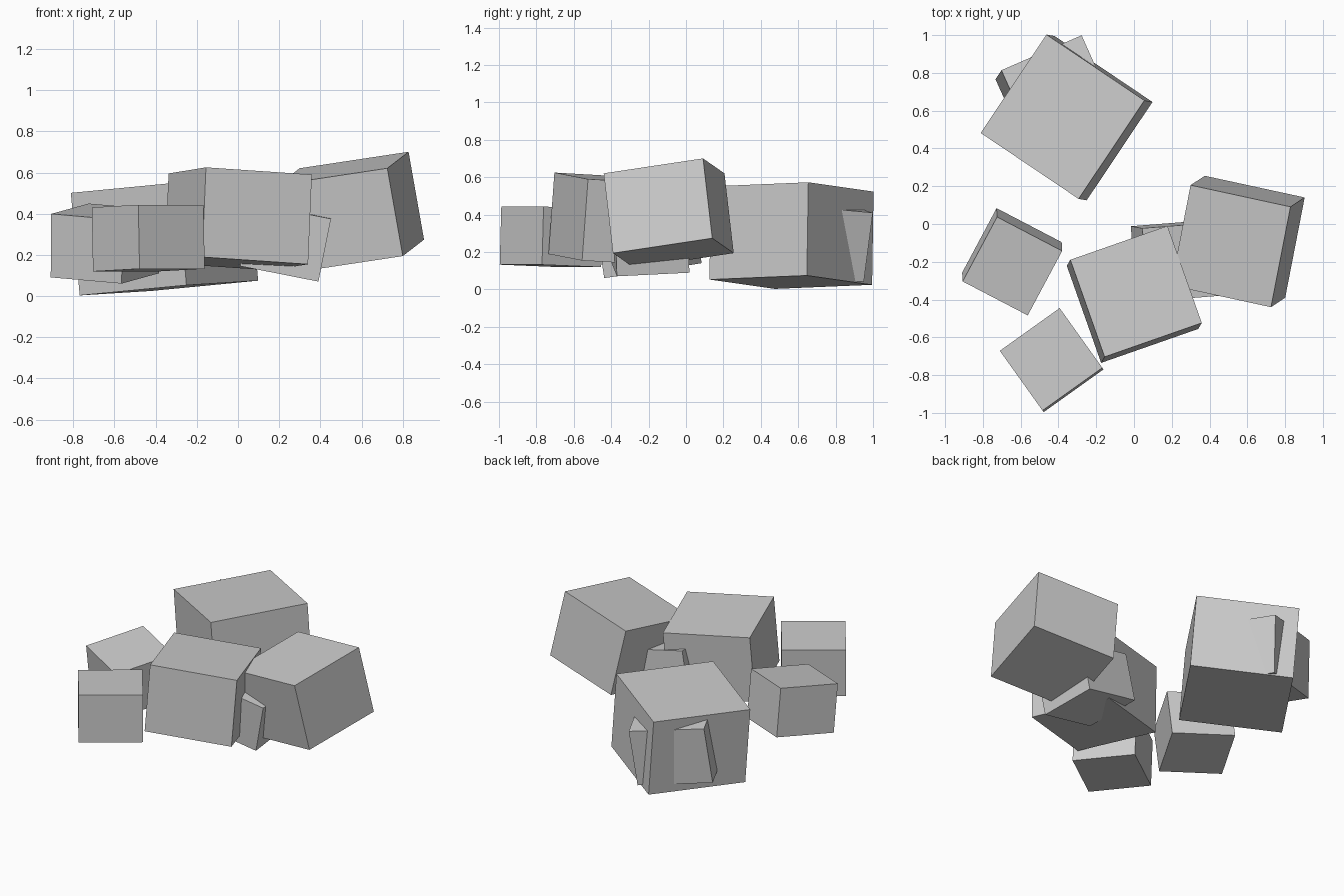
import bpy
from mathutils import Matrix, Vector

grey = bpy.data.materials.new("light_grey")
grey.diffuse_color = (0.6, 0.6, 0.6, 1)


def block(name, centre, u, v, width, height):
    """Tilted square block; u and v are the directions of its top edges."""
    x = Vector(u).normalized()
    y = Vector(v)
    y = (y - x * y.dot(x)).normalized()
    z = x.cross(y)
    bpy.ops.mesh.primitive_cube_add(size=1)
    ob = bpy.context.object
    ob.name = name
    rot = Matrix((x, y, z)).transposed().to_4x4()
    ob.matrix_world = (Matrix.Translation(centre) @ rot
                       @ Matrix.Diagonal((width, width, height, 1)))
    ob.data.materials.append(grey)


# Large block at the back, with a smaller one wedged through it
block("back_block", (-0.357, 0.564, 0.288), (0.52, -0.35, 0.05), (0.35, 0.515, 0.022), 0.627, 0.5)
block("back_inner_block", (-0.41, 0.67, 0.275), (0.425, 0.185, -0.06), (-0.185, 0.425, -0.04), 0.467, 0.374)

# Two medium blocks on the right and in the middle
block("right_block", (0.55, -0.0925, 0.4075), (0.53, -0.115, 0.08), (0.105, 0.53, 0.08), 0.547, 0.436)
block("middle_block", (0.0015, -0.3725, 0.375), (0.515, 0.18, -0.035), (-0.175, 0.515, -0.03), 0.546, 0.437)

# Three small blocks
block("front_block", (-0.436, -0.7205, 0.2815), (0.315, 0.225, 0.0), (-0.228, 0.32, -0.013), 0.389, 0.311)
block("left_block", (-0.645, -0.20, 0.255), (0.345, -0.18, -0.03), (0.185, 0.34, 0.05), 0.39, 0.312)
block("wedged_block", (0.2175, -0.196, 0.27), (0.38, 0.03, -0.075), (-0.03, 0.39, 0.02), 0.389, 0.311)
